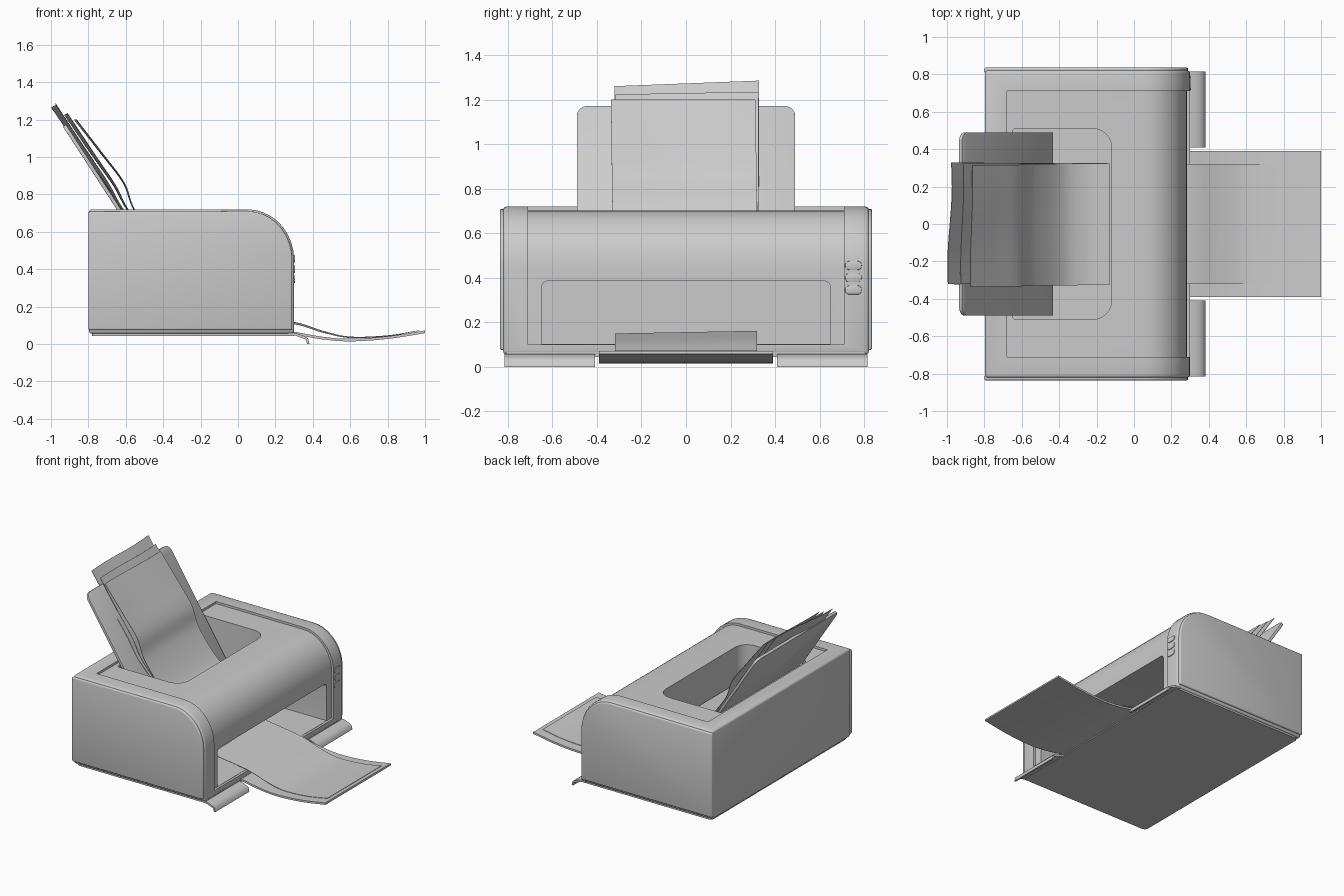
import bpy, bmesh, math
from mathutils import Vector

if "Cube" in bpy.data.objects:
    bpy.data.objects.remove(bpy.data.objects["Cube"])


def finish(ob, angle=35):
    """Apply modifiers and smooth by angle."""
    bpy.ops.object.select_all(action='DESELECT')
    bpy.context.view_layer.objects.active = ob
    ob.select_set(True)
    for m in list(ob.modifiers):
        bpy.ops.object.modifier_apply(modifier=m.name)
    bpy.ops.object.shade_smooth_by_angle(angle=math.radians(angle))
    return ob


def add_object(name, bm):
    bmesh.ops.recalc_face_normals(bm, faces=bm.faces)
    me = bpy.data.meshes.new(name)
    bm.to_mesh(me)
    bm.free()
    ob = bpy.data.objects.new(name, me)
    bpy.context.collection.objects.link(ob)
    return ob


def prism(name, pts, a, b, axis='y', bevel=0, segs=3):
    """Closed 2D outline extruded along one axis from a to b."""
    place = {'x': lambda p, t: (t, p[0], p[1]),
             'y': lambda p, t: (p[0], t, p[1]),
             'z': lambda p, t: (p[0], p[1], t)}[axis]
    bm = bmesh.new()
    r0, r1 = [[bm.verts.new(place(p, t)) for p in pts] for t in (a, b)]
    bm.faces.new(r0)
    bm.faces.new(r1[::-1])
    n = len(pts)
    for i in range(n):
        j = (i + 1) % n
        bm.faces.new((r0[i], r1[i], r1[j], r0[j]))
    ob = add_object(name, bm)
    if bevel:
        m = ob.modifiers.new('bevel', 'BEVEL')
        m.width, m.segments, m.angle_limit = bevel, segs, math.radians(40)
    return ob


def rounded(corners, seg=6):
    """Polygon outline from (u, v, radius) right-angle corners."""
    out, n = [], len(corners)
    for i, (u, v, r) in enumerate(corners):
        if r == 0:
            out.append((u, v))
            continue
        p = Vector((u, v))
        d0 = (Vector(corners[i - 1][:2]) - p).normalized() * r
        d1 = (Vector(corners[(i + 1) % n][:2]) - p).normalized() * r
        c = p + d0 + d1
        for k in range(seg + 1):
            t = math.pi / 2 * k / seg
            out.append(tuple(c - d1 * math.cos(t) - d0 * math.sin(t)))
    return out


def arc(inset, n=9):
    """Rounded top-front shoulder of the housing, from top to front."""
    return [(0.05 + (0.25 - inset) * math.sin(math.pi / 2 * k / n),
             0.45 + (0.27 - inset) * math.cos(math.pi / 2 * k / n)) for k in range(n + 1)]


def spline(pts, n=6):
    p = [Vector(q) for q in pts]
    p = [2 * p[0] - p[1]] + p + [2 * p[-1] - p[-2]]
    out = []
    for i in range(1, len(p) - 2):
        a, b, c, d = p[i - 1:i + 3]
        for k in range(n):
            t = k / n
            out.append(0.5 * (2 * b + (c - a) * t + (2 * a - 5 * b + 4 * c - d) * t * t
                              + (3 * b - a - 3 * c + d) * t ** 3))
    return out + [p[-2]]


def sheet(name, path, y0, y1, thick, tilt=0, wave=0, skew=0, cols=10):
    """Bent sheet following an xz path, with slight tilt, skew and ripple."""
    bm = bmesh.new()
    line = spline(path)
    rows = []
    for i, p in enumerate(line):
        u = 1 - i / (len(line) - 1)
        row = []
        for j in range(cols + 1):
            v = j / cols
            rip = wave * math.sin(math.pi * v * 1.5 + 4 * u) * u
            y = y0 + (y1 - y0) * v + skew * u
            row.append(bm.verts.new((p.x + rip, y, p.y + tilt * (v - 1) * u)))
        rows.append(row)
    for r, s in zip(rows, rows[1:]):
        for j in range(cols):
            bm.faces.new((r[j], r[j + 1], s[j + 1], s[j]))
    ob = add_object(name, bm)
    m = ob.modifiers.new('thickness', 'SOLIDIFY')
    m.thickness, m.offset = thick, 0
    return finish(ob)


# main housing, with shallow front/top recess, paper well and output opening
body = prism('housing', [(-0.797, 0.055), (-0.797, 0.72)] + arc(0) + [(0.3, 0.055)],
             -0.822, 0.822, bevel=0.016)
cutters = [
    prism('recess_cutter', [(-0.68, 0.703)] + arc(0.017)
          + [(0.283, 0.1), (0.5, 0.1), (0.5, 0.9), (-0.68, 0.9)], -0.71, 0.71),
    prism('well_cutter', rounded([(-0.65, -0.51, 0.02), (-0.12, -0.51, 0.1),
                                  (-0.12, 0.51, 0.1), (-0.65, 0.51, 0.02)]), 0.405, 0.9, 'z'),
    prism('opening_cutter', rounded([(-0.65, 0.102, 0), (0.65, 0.102, 0),
                                     (0.65, 0.385, 0.03), (-0.65, 0.385, 0.03)]), -0.35, 0.5, 'x')]
for c in cutters:
    c.hide_render = True
    m = body.modifiers.new('cut', 'BOOLEAN')
    m.operation, m.object, m.solver = 'DIFFERENCE', c, 'EXACT'
finish(body)
for c in cutters:
    bpy.data.objects.remove(c)

# side covers and front feet, mirrored left and right
lip = [(0.27, 0.062), (0.31, 0.058), (0.34, 0.046), (0.362, 0.025), (0.37, 0.0),
       (0.382, 0.0), (0.375, 0.03), (0.35, 0.058), (0.315, 0.071), (0.27, 0.074)]
lip = [(x, z - 0.014 if z > 0.04 else z) for x, z in lip]
for side, s in (('right', 1), ('left', -1)):
    finish(prism(side + '_side_cover', [(-0.8, 0.075), (-0.8, 0.708)] + arc(0.01)
                 + [(0.29, 0.075)], s * 0.81, s * 0.836, bevel=0.009))
    finish(prism(side + '_front_foot', lip, s * 0.41, s * 0.815), 50)

# base plate
finish(prism('base_plate', rounded([(-0.78, -0.81, 0.03), (0.3, -0.81, 0.01),
                                    (0.3, 0.81, 0.01), (-0.78, 0.81, 0.03)]), 0.043, 0.066, 'z'))

# three buttons on the right front pillar
for i in range(3):
    z = 0.345 + 0.055 * i
    finish(prism(f'button_{i + 1}', rounded([(0.715, z - 0.02, 0.019), (0.79, z - 0.02, 0.019),
                                             (0.79, z + 0.02, 0.019), (0.715, z + 0.02, 0.019)]),
                 0.28, 0.305, 'x', bevel=0.003, segs=2))

# leaning paper support
support = prism('paper_support', rounded([(-0.49, 0, 0), (0.49, 0, 0),
                                          (0.49, 0.892, 0.05), (-0.49, 0.892, 0.05)]),
                -0.01, 0.01, 'x', bevel=0.003, segs=2)
support.location = (-0.442, 0, 0.42)
support.rotation_euler = (0, -math.atan2(0.484, 0.745), 0)
finish(support)

# loaded sheets of paper
tail = [(-0.4, 0.51), (-0.27, 0.44), (-0.13, 0.42)]
sheet('paper_front', [(-0.87, 1.2), (-0.73, 1.02), (-0.61, 0.86), (-0.55, 0.71)]
      + [(x, z + 0.012) for x, z in tail], -0.325, 0.325, 0.003, 0.0, 0.006, -0.012)
sheet('paper_middle', [(-0.92, 1.235), (-0.77, 1.01), (-0.66, 0.85), (-0.575, 0.7)]
      + [(x, z + 0.006) for x, z in tail], -0.322, 0.322, 0.003, 0.012, 0.008, 0.005)
sheet('paper_back', [(-0.985, 1.285), (-0.83, 1.05), (-0.7, 0.86), (-0.6, 0.7)] + tail,
      -0.325, 0.325, 0.003, 0.025, 0.012, 0.003)

# output tray and printed sheet
sheet('output_tray', [(0.22, 0.066), (0.3, 0.058), (0.45, 0.032), (0.6, 0.021),
                      (0.8, 0.034), (1.0, 0.065)], -0.39, 0.39, 0.014)
sheet('printed_paper', [(0.0, 0.16), (0.3, 0.117), (0.45, 0.07), (0.6, 0.038),
                        (0.8, 0.045), (0.97, 0.072)], -0.32, 0.32, 0.003, 0.012)
